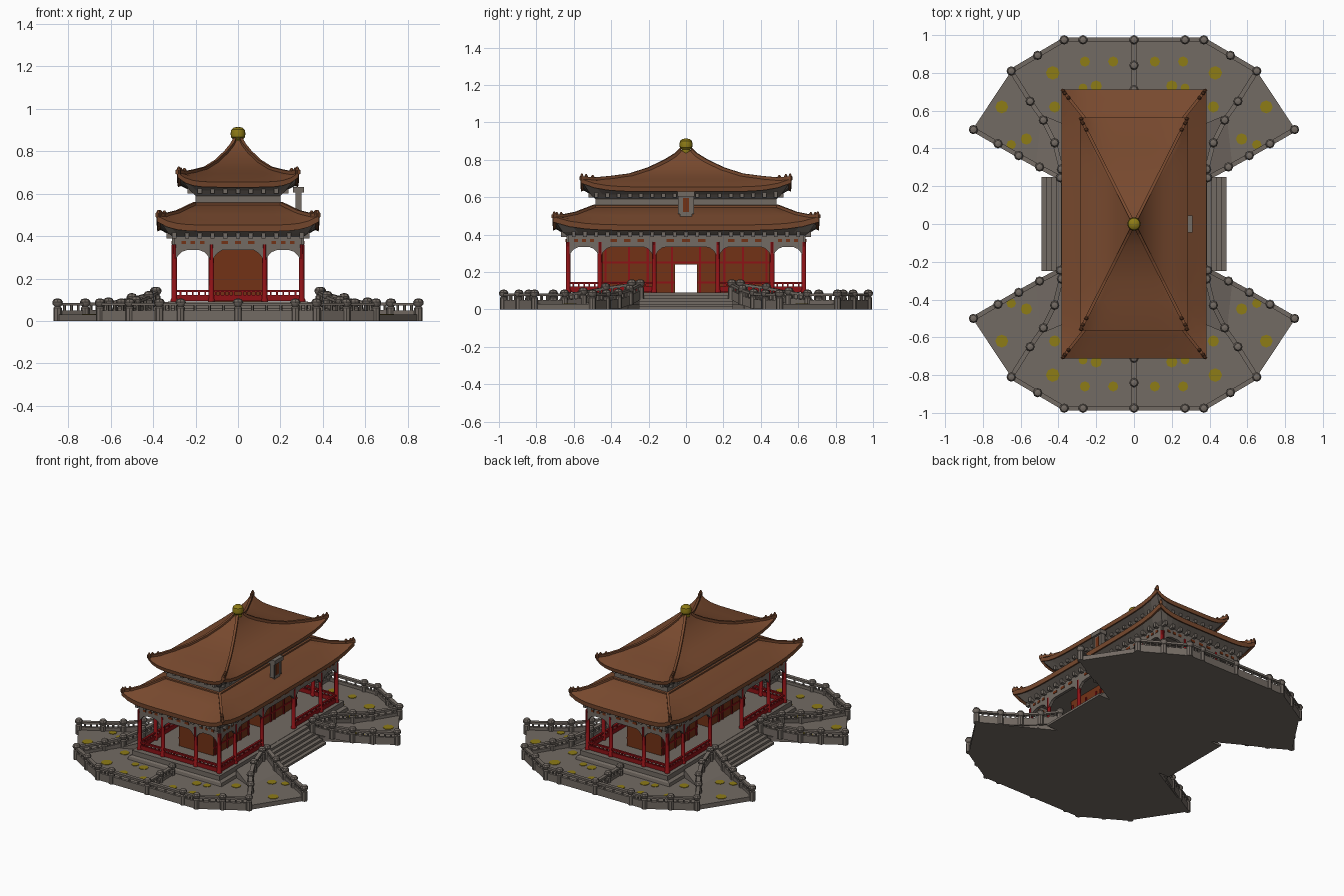
import bpy, bmesh, math
from mathutils import Vector

if "Cube" in bpy.data.objects:
    bpy.data.objects.remove(bpy.data.objects["Cube"])

def material(name, rgb):
    m = bpy.data.materials.new(name)
    m.diffuse_color = (*rgb, 1)
    m.use_nodes = True
    m.node_tree.nodes["Principled BSDF"].inputs["Base Color"].default_value = m.diffuse_color
    return m

STONE = material("grey stone", (0.17, 0.145, 0.125))
TILE = material("brown roof tile", (0.19, 0.068, 0.028))
RED = material("red lacquer", (0.27, 0.006, 0.008))
WALL = material("russet wall", (0.17, 0.032, 0.008))
GOLD = material("gold", (0.27, 0.20, 0.008))

def finish(name, bm, mat, mirror=False, smooth=False):
    bmesh.ops.recalc_face_normals(bm, faces=bm.faces)
    me = bpy.data.meshes.new(name)
    bm.to_mesh(me)
    bm.free()
    me.materials.append(mat)
    ob = bpy.data.objects.new(name, me)
    bpy.context.collection.objects.link(ob)
    if smooth:
        bpy.ops.object.select_all(action='DESELECT')
        ob.select_set(True)
        bpy.context.view_layer.objects.active = ob
        bpy.ops.object.shade_smooth_by_angle(angle=math.radians(35))
    if mirror:
        mod = ob.modifiers.new("four quarters", 'MIRROR')
        mod.use_axis = (True, True, False)
        mod.use_mirror_merge = False
    return ob

def prism(bm, bottom, top):
    a = [bm.verts.new(p) for p in bottom]
    b = [bm.verts.new(p) for p in top]
    bm.faces.new(a)
    bm.faces.new(b)
    for i in range(len(a)):
        j = (i + 1) % len(a)
        bm.faces.new((a[i], a[j], b[j], b[i]))

def box(bm, x0, x1, y0, y1, z0, z1):
    c = [(x0, y0), (x1, y0), (x1, y1), (x0, y1)]
    prism(bm, [(*p, z0) for p in c], [(*p, z1) for p in c])

def beam(bm, p, q, w, z0, z1):
    """Bar of width w from p to q, between heights z0 and z1 above them."""
    p, q = Vector(p), Vector(q)
    d = q - p
    n = Vector((-d.y, d.x, 0)).normalized() * w / 2
    c = [p - n, q - n, q + n, p + n]
    prism(bm, [v + Vector((0, 0, z0)) for v in c], [v + Vector((0, 0, z1)) for v in c])

def lathe(bm, c, profile, n=8):
    rings = [[bm.verts.new((c[0] + r * math.cos(2 * math.pi * i / n),
                            c[1] + r * math.sin(2 * math.pi * i / n), c[2] + z))
              for i in range(n)] for r, z in profile]
    bm.faces.new(rings[0])
    bm.faces.new(rings[-1])
    for a, b in zip(rings, rings[1:]):
        for i in range(n):
            bm.faces.new((a[i], a[(i + 1) % n], b[(i + 1) % n], b[i]))

def rect_loft(bm, layers, n=16):
    """Stack of rectangles (half x, half y, z, corner lift)."""
    us = [-1 + 2 * i / n for i in range(n)]
    path = [(u, -1) for u in us] + [(1, u) for u in us] + \
           [(-u, 1) for u in us] + [(-1, -u) for u in us]
    rings = [[bm.verts.new((u * hx, v * hy, z + lift * min(abs(u), abs(v)) ** 6))
              for u, v in path] for hx, hy, z, lift in layers]
    bm.faces.new(rings[0])
    bm.faces.new(rings[-1])
    m = len(path)
    for a, b in zip(rings, rings[1:]):
        for i in range(m):
            bm.faces.new((a[i], a[(i + 1) % m], b[(i + 1) % m], b[i]))

# fan-shaped terrace deck
quarter = [(.39, .24), (.855, .5), (.65, .81), (.37, .975)]
outline = []
for sx, sy in ((1, 1), (-1, 1), (-1, -1), (1, -1)):
    pts = [(x * sx, y * sy) for x, y in quarter]
    outline += pts if sx * sy > 0 else pts[::-1]
bm = bmesh.new()
prism(bm, [(*p, 0) for p in outline], [(*p, .03) for p in outline])
finish("terrace_deck", bm, STONE)

# ramps from the wings up to the plinth
bm = bmesh.new()
ramp = [(.52, .31, .03), (.49, .58, .03), (.35, .52, .085), (.35, .24, .085)]
prism(bm, [(x, y, .005) for x, y, z in ramp], ramp)
finish("wing_ramp", bm, STONE, mirror=True)

# plinth and side steps
bm = bmesh.new()
rect_loft(bm, [(.36, .69, 0, 0), (.35, .68, .05, 0), (.33, .67, .06, 0), (.33, .67, .092, 0)], 4)
finish("plinth", bm, STONE)
bm = bmesh.new()
for i in range(6):
    x = .49 - i * .026
    box(bm, -x, x, -.25, .25, i * .015, (i + 1) * .015)
finish("side_steps", bm, STONE)

# stone balustrades: posts with panels, balusters and handrails between
bm = bmesh.new()
posts = bmesh.new()
runs = [
    [(0, .975, 0), (.27, .975, 0), (.37, .975, 0), (.51, .893, 0), (.65, .81, 0)],
    [(.85, .5, 0), (.72, .425, 0), (.61, .362, .005), (.50, .302, .025), (.39, .245, .055)],
    [(.65, .81, 0), (.55, .65, 0), (.48, .55, .012), (.42, .43, .035), (.385, .29, .055)],
    [(0, .975, 0), (0, .84, 0), (0, .71, 0)],
]
post_profile = [(.02, 0), (.02, .062), (.014, .068), (.023, .078), (.025, .09), (.018, .102), (.005, .106)]
for run in runs:
    for p in run:
        lathe(posts, p, post_profile)
    for p, q in zip(run, run[1:]):
        beam(bm, p, q, .018, 0, .05)
        beam(bm, p, q, .024, .072, .086)
        for k in range(1, 4):
            c = Vector(p).lerp(Vector(q), k / 4)
            lathe(bm, c, [(.007, .045), (.007, .075)], 6)
finish("stone_rails", bm, STONE, mirror=True)
finish("stone_posts", posts, STONE, mirror=True, smooth=True)

# gold paving spots
bm = bmesh.new()
for x, y, r in ((.43, .80, .036), (.26, .86, .027), (.11, .86, .027), (.70, .62, .034), (.57, .45, .03),
                (.65, .42, .025), (.20, .73, .03), (.27, .72, .024), (.42, .62, .03)):
    lathe(bm, (x, y, .029), [(r, 0), (r, .004)])
finish("paving_spots", bm, GOLD, mirror=True)

# inner hall with a passage through the middle
bm = bmesh.new()
for s in (-1, 1):
    box(bm, -.13, .13, min(.06 * s, .45 * s), max(.06 * s, .45 * s), .09, .40)
box(bm, -.13, .13, -.06, .06, .24, .40)
finish("hall_walls", bm, WALL)
bm = bmesh.new()
for y in (.075, .165, .205, .305, .43):
    box(bm, .128, .136, y - .006, y + .006, .09, .36)
box(bm, .128, .134, .06, .45, .14, .15)
box(bm, .128, .134, 0, .45, .245, .257)
finish("window_frames", bm, RED, mirror=True)

# verandah columns and red railings
cols_x, cols_y = (.125, .30), (.17, .46, .63)
spots = [(x, .63) for x in cols_x] + [(.30, y) for y in cols_y[:2]]
bm = bmesh.new()
for x, y in spots:
    lathe(bm, (x, y, .09), [(.017, 0), (.017, .012), (.013, .018), (.013, .27)], 10)
finish("columns", bm, RED, mirror=True, smooth=True)
bm = bmesh.new()
for p, q in (((0, .63, 0), (.125, .63, 0)), ((.125, .63, 0), (.30, .63, 0)),
             ((.30, .63, 0), (.30, .46, 0)), ((.30, .46, 0), (.30, .17, 0))):
    beam(bm, p, q, .012, .094, .122)
    beam(bm, p, q, .014, .136, .147)
    for k in range(1, 6):
        c = Vector(p).lerp(Vector(q), k / 6)
        box(bm, c.x - .004, c.x + .004, c.y - .004, c.y + .004, .12, .137)
finish("red_railings", bm, RED, mirror=True)

# frieze with a shallow arch in every bay, and small painted plates on it
bm, plates = bmesh.new(), bmesh.new()
corners = [(x, .63) for x in (-.30, -.125, .125, .30)]
bays = list(zip(corners, corners[1:]))
bays += [((a, -.63), (b, -.63)) for (a, _), (b, _) in bays]
ys = (-.63, -.46, -.17, .17, .46, .63)
bays += [((s * .30, a), (s * .30, b)) for s in (-1, 1) for a, b in zip(ys, ys[1:])]
for a, b in bays:
    p, q = Vector((*a, 0)), Vector((*b, 0))
    half = (q - p).length / 2
    ts = [0, .06, .12, .2, .35, .5, .65, .8, .88, .94, 1]
    zs = [.335 - .055 * max(0, 1 - (min(t, 1 - t) * 2 * half) / .06) ** 2 for t in ts]
    n = Vector((-(q - p).y, (q - p).x, 0)).normalized() * .01
    low = [p.lerp(q, t) + Vector((0, 0, z)) for t, z in zip(ts, zs)]
    face = low + [q + Vector((0, 0, .41)), p + Vector((0, 0, .41))]
    prism(bm, [v - n for v in face], [v + n for v in face])
    for k in (.25, .5, .75):
        beam(plates, p.lerp(q, k - .06), p.lerp(q, k + .06), .026, .362, .378)
box(bm, -.30, .30, -.63, .63, .395, .41)
finish("arched_frieze", bm, STONE)
finish("frieze_plates", plates, WALL)

# eave brackets under both roofs
bm = bmesh.new()
for hx, hy, z in ((.305, .635, .388), (.205, .49, .60)):
    for i in range(int(hy / .06) + 1):
        box(bm, hx, hx + .032, i * .06 - .01, i * .06 + .01, z, z + .03)
    for i in range(int(hx / .06) + 1):
        box(bm, i * .06 - .01, i * .06 + .01, hy, hy + .032, z, z + .03)
finish("eave_brackets", bm, STONE, mirror=True)

# soffits and the upper storey wall
bm = bmesh.new()
rect_loft(bm, [(.305, .635, .395, 0), (.33, .66, .41, .005), (.367, .697, .43, .04), (.25, .55, .45, 0)])
finish("lower_soffit", bm, STONE)
bm = bmesh.new()
rect_loft(bm, [(.20, .485, .52, 0), (.20, .485, .59, 0), (.225, .51, .615, 0),
               (.272, .55, .638, .035), (.15, .4, .65, 0)])
finish("upper_wall", bm, STONE)

# two sweeping tiled roofs with upturned corners
lower = [(.38, .71, .422, .045), (.383, .713, .452, .045), (.345, .665, .473, .022),
         (.285, .59, .502, .008), (.205, .49, .548, 0)]
upper = [(.283, .56, .63, .045), (.287, .565, .655, .045)] + \
        [(.285 * s, .563 * s, z, l) for s, z, l in ((.88, .674, .02), (.72, .694, .008), (.54, .715, 0),
                                                  (.36, .747, 0), (.2, .79, 0), (.1, .825, 0), (.055, .85, 0))]
for name, layers in (("lower_roof", lower), ("upper_roof", upper)):
    bm = bmesh.new()
    hx, hy, z, l = layers[0]
    rect_loft(bm, [(hx - .03, hy - .03, z + .012, .03)] + layers)
    finish(name, bm, TILE, smooth=True)

# hip ridges with small corner ornaments
bm = bmesh.new()
for layers in (lower, upper):
    path = [(hx, hy, z + l) for hx, hy, z, l in layers[1:]]
    for p, q in zip(path, path[1:]):
        beam(bm, p, q, .016, -.008, .012)
    lathe(bm, (path[0][0] - .008, path[0][1] - .008, path[0][2]), [(.011, -.01), (.011, .012), (.004, .027)], 6)
    for t in (.45, .95):
        c = Vector(path[0]).lerp(Vector(path[1]), t)
        lathe(bm, c, [(.009, 0), (.011, .015), (.004, .026)], 6)
finish("hip_ridges", bm, TILE, mirror=True)
bm = bmesh.new()
rect_loft(bm, [(.21, .495, .53, 0), (.21, .495, .555, 0), (.195, .48, .56, 0)], 2)
finish("wall_foot_ridge", bm, TILE)

# gold finial
bm = bmesh.new()
lathe(bm, (0, 0, 0), [(.022, .835), (.026, .85), (.024, .856), (.033, .866), (.035, .885),
                      (.031, .902), (.02, .911), (.005, .914)], 16)
finish("finial", bm, GOLD, smooth=True)

# hanging name board frame on the right side, left blank
bm = bmesh.new()
box(bm, .275, .295, -.032, .032, .495, .61)
box(bm, .258, .31, -.045, .045, .605, .632)
for s in (-1, 1):
    box(bm, .27, .30, s * .036 - .006, s * .036 + .006, .51, .61)
finish("blank_board", bm, STONE)
bm = bmesh.new()
box(bm, .294, .298, -.016, .016, .52, .595)
finish("board_panel", bm, WALL)
